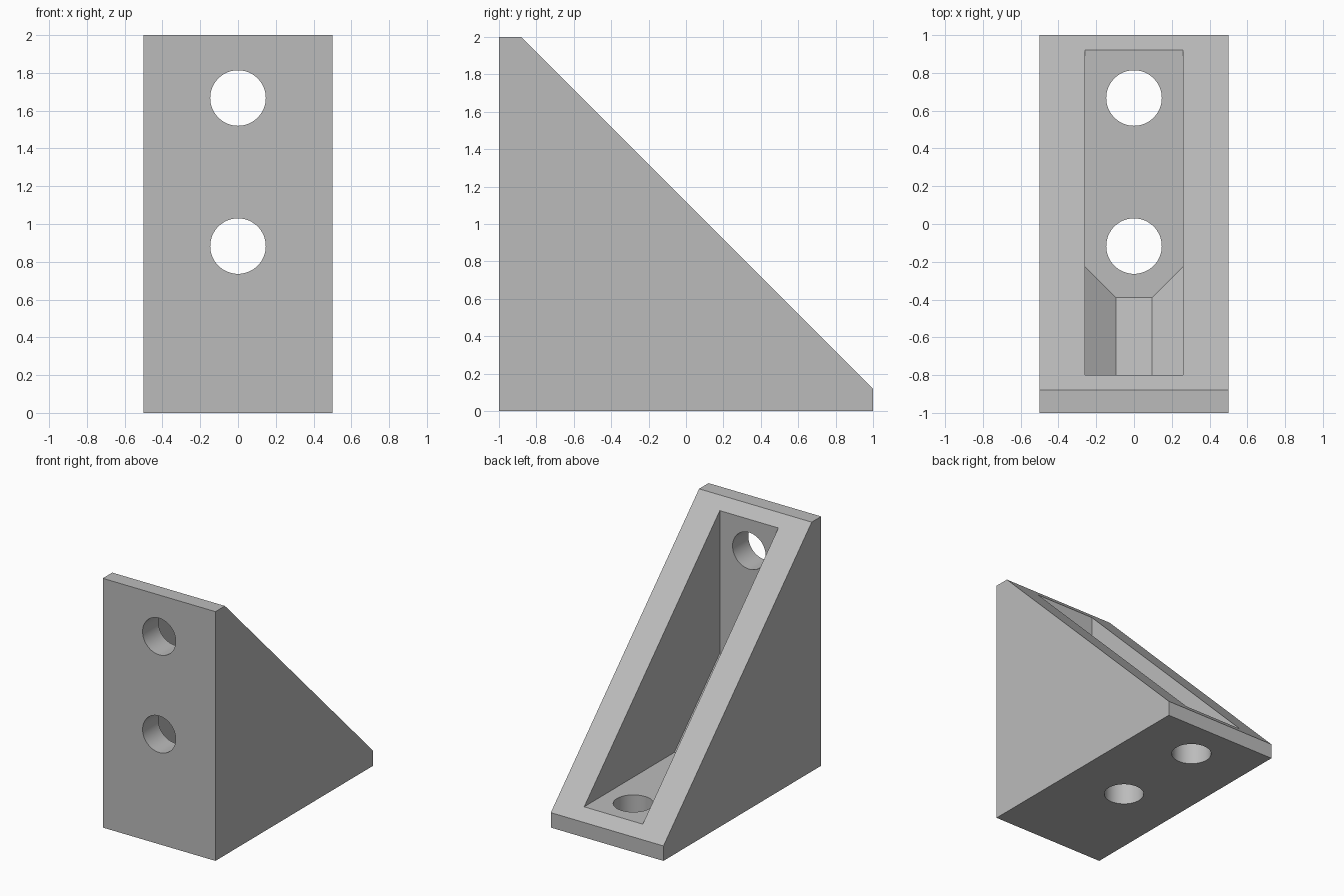
import bpy
import bmesh
from math import radians
from mathutils import Matrix, Vector

cube = bpy.data.objects.get("Cube")
if cube:
    bpy.data.objects.remove(cube, do_unlink=True)

grey = bpy.data.materials.new("plain grey")
grey.use_nodes = True
colour = (0.5, 0.5, 0.5, 1)
grey.diffuse_color = colour
grey.node_tree.nodes["Principled BSDF"].inputs["Base Color"].default_value = colour


def add_object(name, bm):
    bmesh.ops.recalc_face_normals(bm, faces=bm.faces)
    mesh = bpy.data.meshes.new(name)
    bm.to_mesh(mesh)
    bm.free()
    mesh.materials.append(grey)
    obj = bpy.data.objects.new(name, mesh)
    bpy.context.collection.objects.link(obj)
    return obj


def box(low, high):
    bm = bmesh.new()
    low, high = Vector(low), Vector(high)
    size = Matrix.Diagonal((high - low).to_4d())
    bmesh.ops.create_cube(bm, size=1, matrix=Matrix.Translation((low + high) / 2) @ size)
    return bm


def slice_off(bm, point, normal):
    """Remove everything on the normal's side of a plane and close the cut."""
    cut = bmesh.ops.bisect_plane(bm, geom=bm.verts[:] + bm.edges[:] + bm.faces[:],
                                 plane_co=point, plane_no=normal, clear_outer=True)
    edges = [e for e in cut["geom_cut"] if isinstance(e, bmesh.types.BMEdge)]
    bmesh.ops.contextual_create(bm, geom=edges)


def hole(name, location, rotation):
    bm = bmesh.new()
    bmesh.ops.create_cone(bm, cap_ends=True, segments=64, radius1=0.147, radius2=0.147, depth=0.5,
                          matrix=Matrix.Translation(location) @ rotation)
    return add_object(name, bm)


# Wedge body with a sloping back
bm = box((-0.5, -1, 0), (0.5, 1, 2))
slice_off(bm, (0, 1, 0.12), (0, 1, 1))
bracket = add_object("corner_bracket", bm)

# Pocket, its inner corner filled by one central and two side slopes
bm = box((-0.26, -0.8, 0.2), (0.26, 1.5, 2.5))
slice_off(bm, (0, -0.39, 0.2), (0, -1, -1))
for side in (-1, 1):
    slice_off(bm, (side * 0.095, -0.39, 0.2), (side, -1, -1))
cutters = [add_object("pocket_cutter", bm)]

# Two screw holes through each plate
upright = Matrix.Rotation(radians(90), 4, "X")
for offset in (0.883, 1.667):
    cutters.append(hole("front_hole_cutter", (0, -0.95, offset), upright))
    cutters.append(hole("base_hole_cutter", (0, offset - 1, 0.05), Matrix.Identity(4)))

bpy.ops.object.select_all(action="DESELECT")
bpy.context.view_layer.objects.active = bracket
bracket.select_set(True)
for cutter in cutters:
    cutter.hide_render = True
    mod = bracket.modifiers.new("cut", "BOOLEAN")
    mod.operation = "DIFFERENCE"
    mod.solver = "EXACT"
    mod.object = cutter
    bpy.ops.object.modifier_apply(modifier=mod.name)
    bpy.data.objects.remove(cutter, do_unlink=True)

bpy.ops.object.shade_smooth_by_angle(angle=radians(30))
